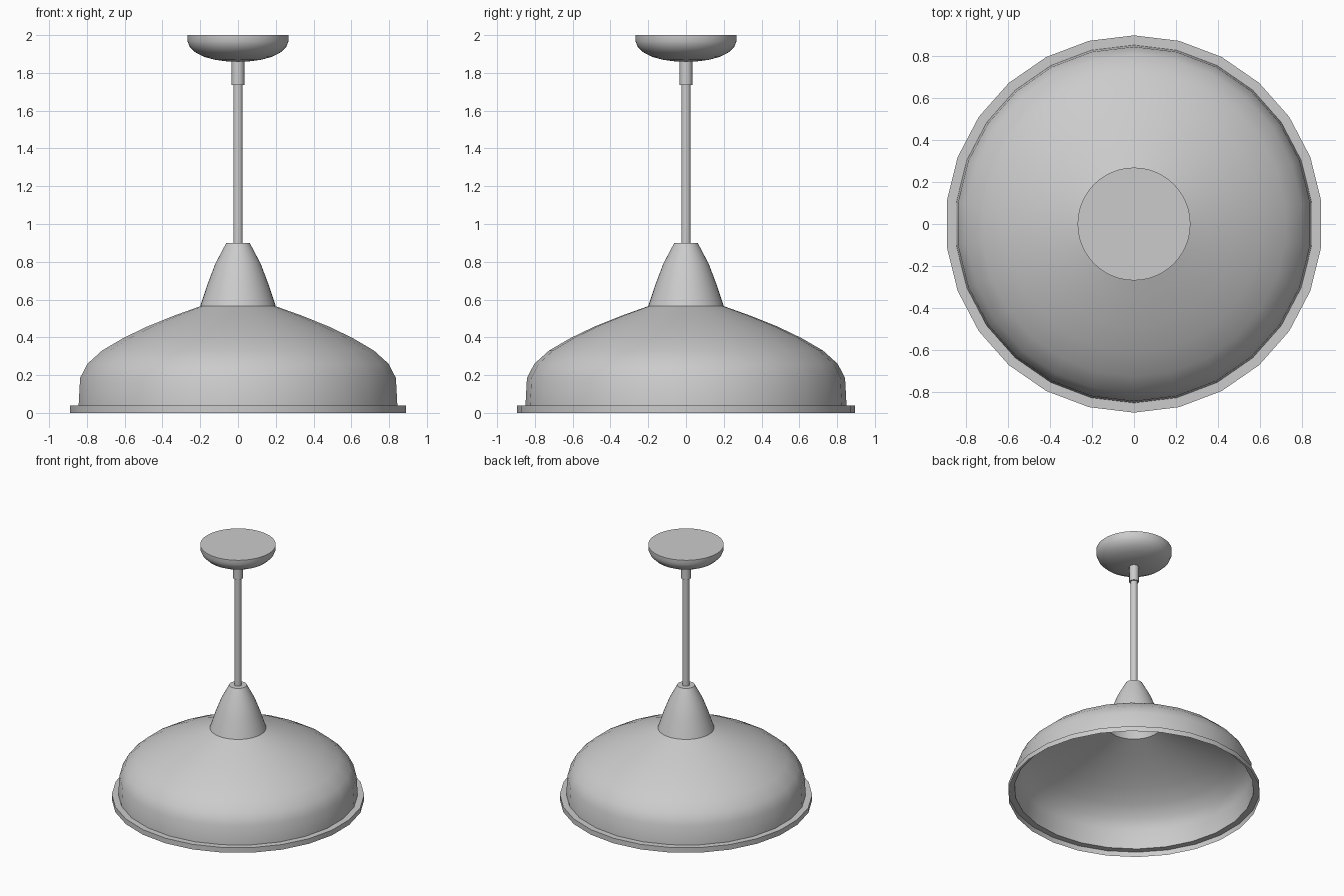
import bpy, bmesh, math

if "Cube" in bpy.data.objects:
    bpy.data.objects.remove(bpy.data.objects["Cube"])


def lathe(name, profile, segments, angle=30):
    """Revolve (radius, z) points about z, with a vertex on the y axis."""
    bm = bmesh.new()
    rings = []
    for r, z in profile:
        if r == 0:
            rings.append([bm.verts.new((0, 0, z))] * segments)
        else:
            rings.append([bm.verts.new((r * math.sin(2 * math.pi * i / segments),
                                        r * math.cos(2 * math.pi * i / segments), z))
                          for i in range(segments)])
    for low, high in zip(rings, rings[1:]):
        for i in range(segments):
            j = (i + 1) % segments
            quad = (low[i], high[i], high[j], low[j])
            bm.faces.new(list(dict.fromkeys(quad)))
    # Profiles run bottom to top, so this winding faces outward
    mesh = bpy.data.meshes.new(name)
    bm.to_mesh(mesh)
    bm.free()
    obj = bpy.data.objects.new(name, mesh)
    bpy.context.collection.objects.link(obj)
    bpy.ops.object.select_all(action='DESELECT')
    obj.select_set(True)
    bpy.context.view_layer.objects.active = obj
    bpy.ops.object.shade_smooth_by_angle(angle=math.radians(angle))
    return obj


# Wide thin shade with a stepped, hollow rim
lathe("shade", [(0.896, 0), (0.896, 0.04), (0.85, 0.04), (0.842, 0.185),
                (0.803, 0.26), (0.725, 0.33), (0.61, 0.397), (0.485, 0.457),
                (0.34, 0.515), (0.2, 0.565)], 26)

# Socket cone on top of the shade
lathe("socket_cone", [(0.2, 0.565), (0.16, 0.685), (0.12, 0.79),
                      (0.062, 0.9), (0, 0.9)], 40)

# Hanging rod and the sleeve at its top
lathe("rod", [(0, 0.89), (0.025, 0.89), (0.025, 1.75), (0, 1.75)], 24)
lathe("rod_sleeve", [(0, 1.737), (0.034, 1.737), (0.034, 1.87), (0, 1.87)], 24)

# Ceiling canopy
lathe("ceiling_canopy", [(0, 1.859), (0.06, 1.861), (0.12, 1.869), (0.18, 1.885),
                         (0.225, 1.908), (0.255, 1.937), (0.268, 1.968),
                         (0.268, 2), (0, 2)], 48)
